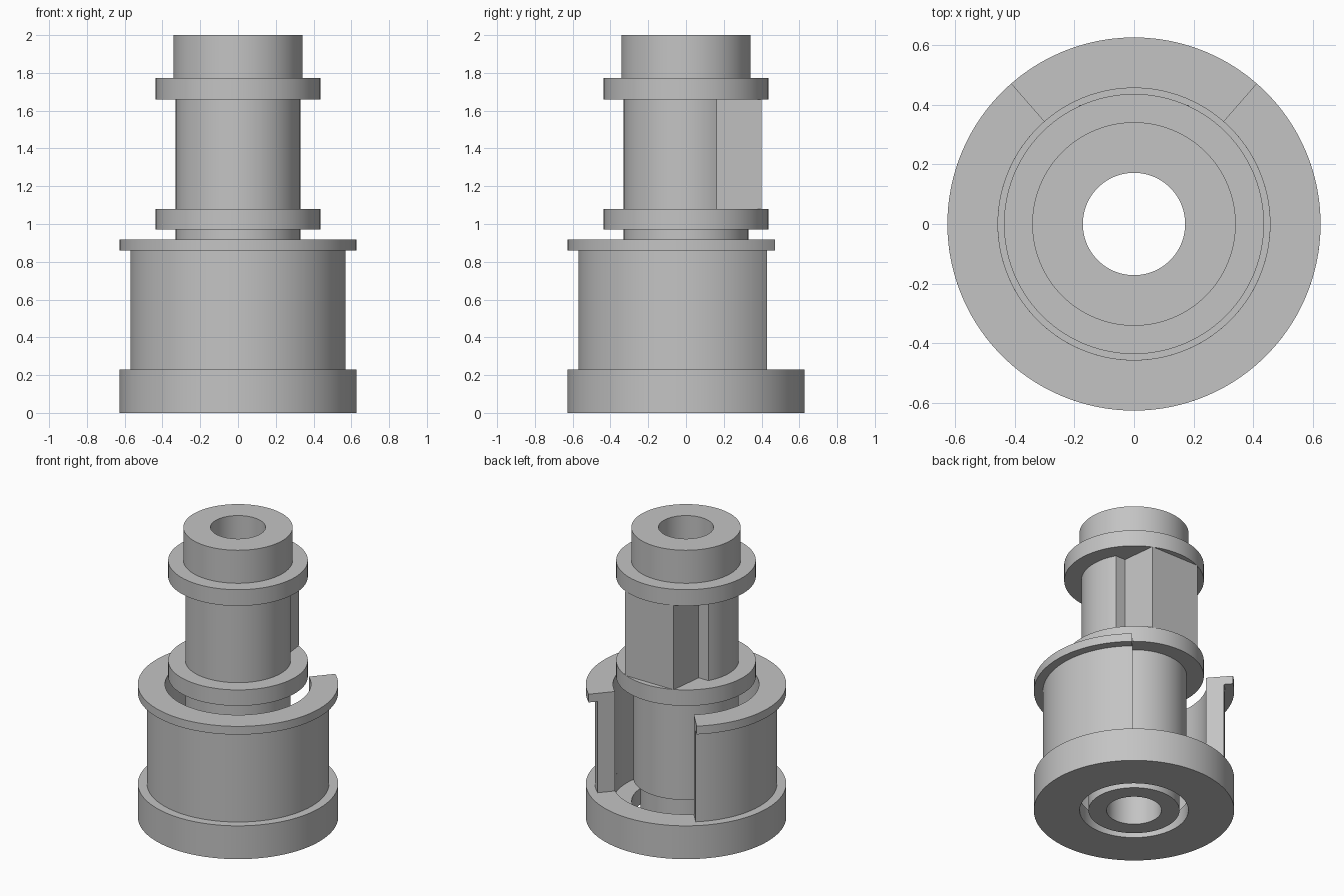
import bpy, bmesh, math

cube = bpy.data.objects.get("Cube")
if cube:
    bpy.data.objects.remove(cube, do_unlink=True)

grey = bpy.data.materials.new("machined_grey")
grey.use_nodes = True
grey.diffuse_color = (0.55, 0.55, 0.55, 1)
grey.node_tree.nodes["Principled BSDF"].inputs["Base Color"].default_value = grey.diffuse_color


def make_object(name, bm, smooth=True):
    bmesh.ops.recalc_face_normals(bm, faces=bm.faces)
    mesh = bpy.data.meshes.new(name)
    bm.to_mesh(mesh)
    bm.free()
    mesh.materials.append(grey)
    obj = bpy.data.objects.new(name, mesh)
    bpy.context.collection.objects.link(obj)
    if smooth:
        select(obj)
        bpy.ops.object.shade_smooth_by_angle(angle=math.radians(30))
    return obj


def select(obj):
    bpy.ops.object.select_all(action='DESELECT')
    obj.select_set(True)
    bpy.context.view_layer.objects.active = obj


def lathe(name, profile, start=0, sweep=360, steps=96):
    """Turn a closed (radius, height) profile about z; cap it if it is a partial turn."""
    bm = bmesh.new()
    full = sweep == 360
    rings = []
    for i in range(steps if full else steps + 1):
        a = math.radians(start + sweep * i / steps)
        rings.append([bm.verts.new((r * math.cos(a), r * math.sin(a), z)) for r, z in profile])
    n = len(profile)
    for i in range(steps):
        a, b = rings[i], rings[(i + 1) % len(rings)]
        for j in range(n):
            k = (j + 1) % n
            bm.faces.new((a[j], b[j], b[k], a[k]))
    if not full:
        bm.faces.new(rings[0])
        bm.faces.new(rings[-1])
    return make_object(name, bm)


def prism(name, outline, z0, z1):
    """Extrude an (x, y) outline between two heights."""
    bm = bmesh.new()
    face = bm.faces.new([bm.verts.new((x, y, z0)) for x, y in outline])
    top = bmesh.ops.extrude_face_region(bm, geom=[face])
    verts = [v for v in top["geom"] if isinstance(v, bmesh.types.BMVert)]
    bmesh.ops.translate(bm, verts=verts, vec=(0, 0, z1 - z0))
    return make_object(name, bm, smooth=False)


BORE, SHAFT, COLLAR = 0.172, 0.33, 0.437
LOW, HIGH = 1.08, 1.66      # heights of the keyed section
GAP = 41.1                  # half angle of the opening at the back

# Base ring with a counterbored floor
lathe("base_ring", [(0.34, 0), (0.627, 0), (0.627, 0.23), (0.457, 0.23), (0.457, 0.11), (0.34, 0.11)])

# Open shell wall with its top flange
lathe("shell_wall", [(0.457, 0.23), (0.57, 0.23), (0.57, 0.86), (0.627, 0.86), (0.627, 0.917), (0.457, 0.917)],
      start=90 + GAP, sweep=360 - 2 * GAP)

# Hollow stepped shaft with two collars
lathe("shaft", [(BORE, 0), (0.285, 0), (0.285, 0.27), (SHAFT, 0.27), (SHAFT, 0.97),
                (COLLAR, 0.97), (COLLAR, LOW), (0.19, LOW), (0.19, HIGH), (COLLAR, HIGH),
                (COLLAR, 1.772), (0.342, 1.772), (0.342, 2), (BORE, 2)])

# Sleeve between the collars, slotted on both sides of the key
sleeve = lathe("keyed_sleeve", [(0.185, LOW), (SHAFT, LOW), (SHAFT, HIGH), (0.185, HIGH)])
for side in (-1, 1):
    outline = [(0.212, 0.165), (0.5, 0.165), (0.5, 0.36), (0.18, 0.36), (0.205, 0.23)]
    cutter = prism("slot_cutter", [(side * x, y) for x, y in outline], LOW - 0.1, HIGH + 0.1)
    cutter.hide_render = True
    select(sleeve)
    cut = sleeve.modifiers.new("slot", 'BOOLEAN')
    cut.operation = 'DIFFERENCE'
    cut.solver = 'EXACT'
    cut.object = cutter
    # Keep the cut ahead of any smoothing modifier
    sleeve.modifiers.move(len(sleeve.modifiers) - 1, 0)
    bpy.ops.object.modifier_apply(modifier=cut.name)
    bpy.data.objects.remove(cutter, do_unlink=True)
select(sleeve)
bpy.ops.object.shade_smooth_by_angle(angle=math.radians(30))

# Flat-faced key at the back
prism("key_block", [(0.185, 0.40), (-0.185, 0.40), (-0.205, 0.23), (0.205, 0.23)], LOW, HIGH)
